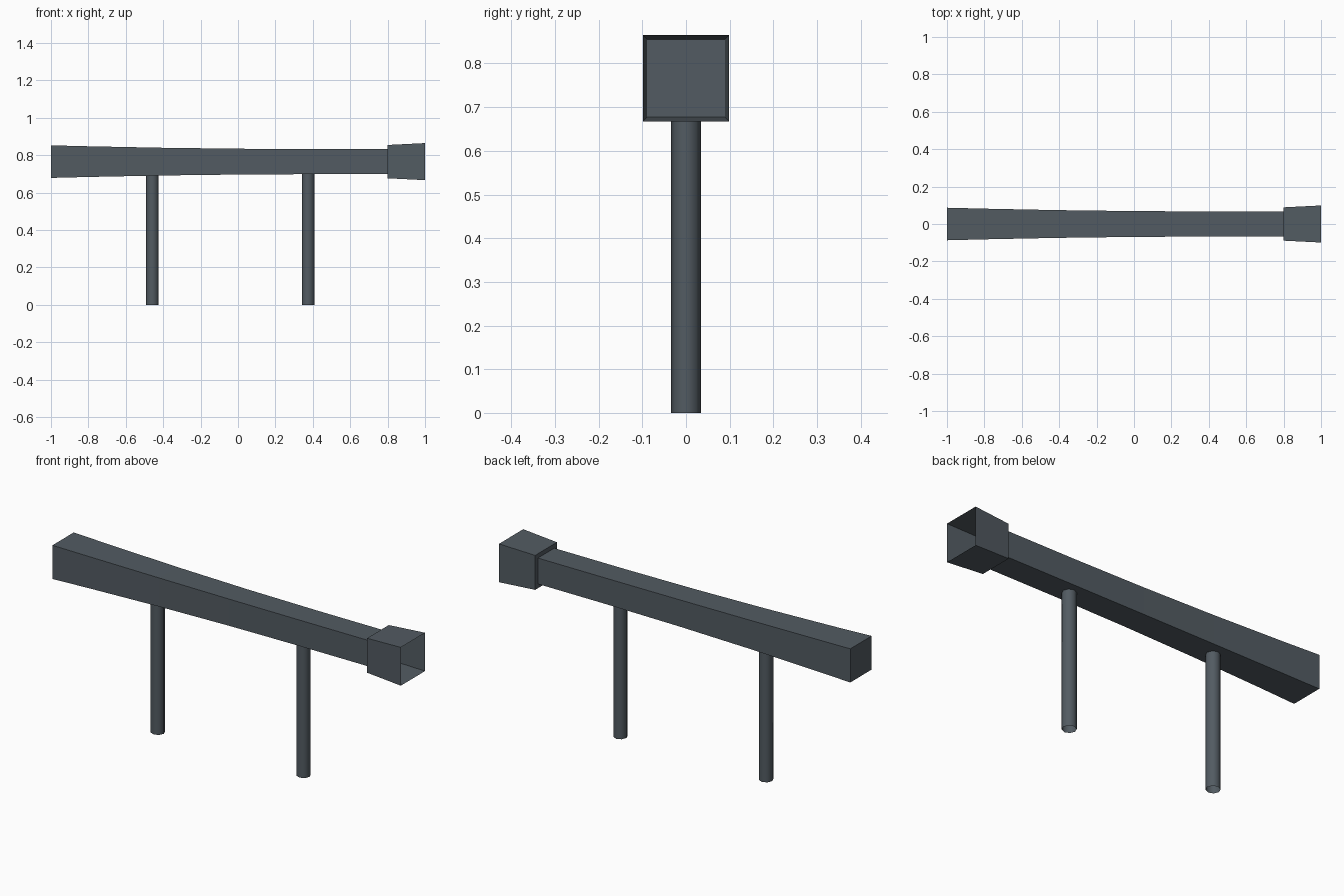
import bpy
import bmesh
import math

cube = bpy.data.objects.get("Cube")
if cube:
    bpy.data.objects.remove(cube, do_unlink=True)

BEAM_Z = 0.766

steel = bpy.data.materials.new("slate grey")
steel.use_nodes = True
colour = (0.085, 0.105, 0.122, 1)
steel.diffuse_color = colour
steel.node_tree.nodes["Principled BSDF"].inputs["Base Color"].default_value = colour


def finish(bm, name):
    mesh = bpy.data.meshes.new(name)
    bm.to_mesh(mesh)
    bm.free()
    mesh.materials.append(steel)
    obj = bpy.data.objects.new(name, mesh)
    bpy.context.collection.objects.link(obj)
    return obj


def square_tube(name, stations, open_end=False):
    """Loft square rings given as (x, half width) along x."""
    bm = bmesh.new()
    corners = [(-1, -1), (1, -1), (1, 1), (-1, 1)]
    rings = [[bm.verts.new((x, h * cy, BEAM_Z + h * cz)) for cy, cz in corners]
             for x, h in stations]
    for a, b in zip(rings, rings[1:]):
        for i in range(4):
            j = (i + 1) % 4
            bm.faces.new((a[i], a[j], b[j], b[i]))
    bm.faces.new(rings[0][::-1])
    if not open_end:
        bm.faces.new(rings[-1])
    bmesh.ops.recalc_face_normals(bm, faces=bm.faces)
    return finish(bm, name)


def leg(name, x, radius=0.034, height=0.7, sides=8):
    """Hollow post, open at the foot."""
    bm = bmesh.new()
    bmesh.ops.create_cone(bm, cap_ends=False, segments=sides, radius1=radius,
                          radius2=radius, depth=height)
    bmesh.ops.translate(bm, vec=(x, 0, height / 2), verts=bm.verts)
    for face in bm.faces:
        face.smooth = True
    return finish(bm, name)


# Gently tapering beam
square_tube("beam", [(-1, 0.087), (-0.8, 0.082), (-0.4, 0.074), (0, 0.069),
                     (0.4, 0.067), (0.8, 0.067)])

# Flared open mouth with a closed back
square_tube("flared_mouth", [(0.8, 0.089), (1, 0.099)], open_end=True)

# Two posts under the beam
leg("right_leg", -0.458)
leg("left_leg", 0.375)
